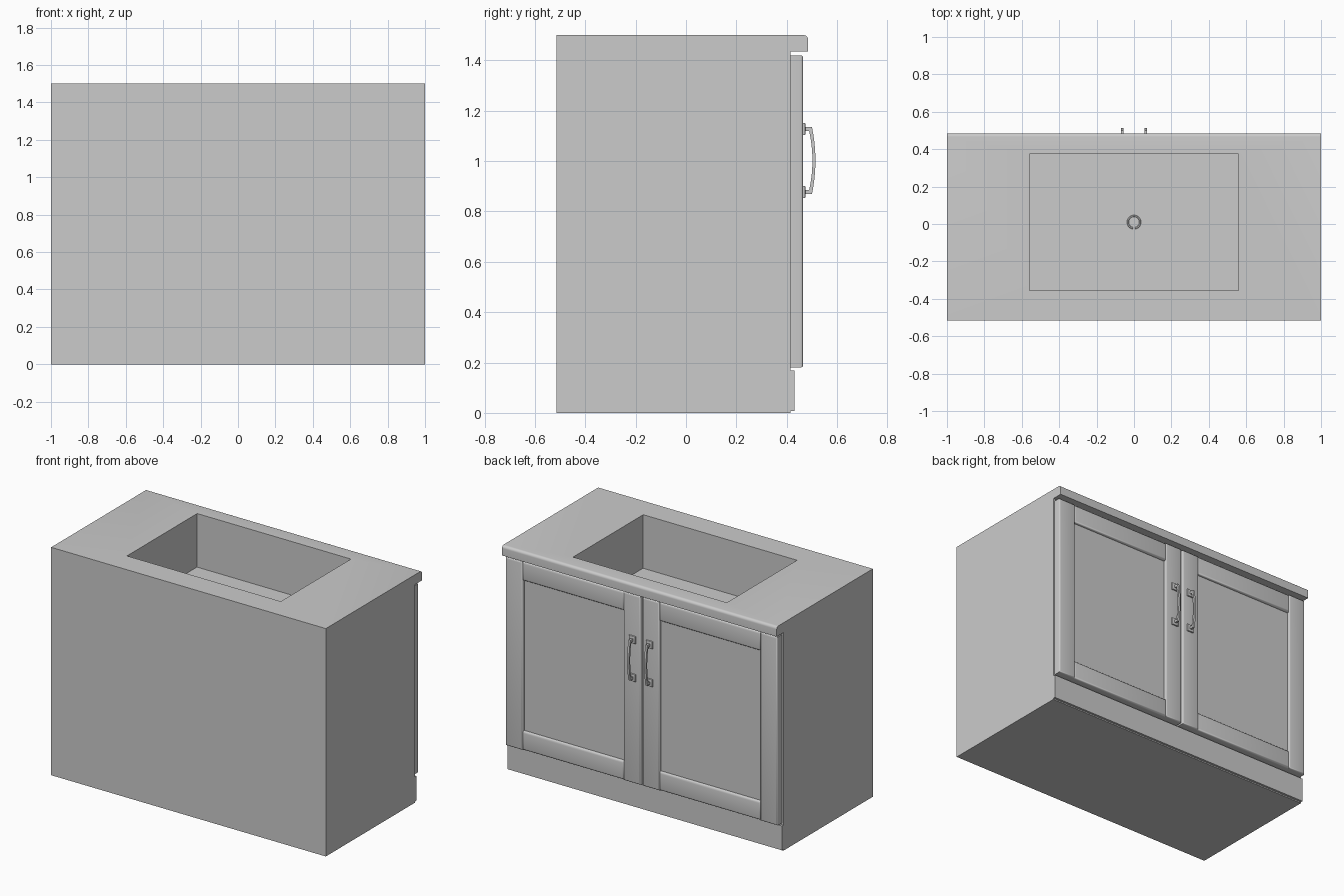
import bpy, bmesh, math

if "Cube" in bpy.data.objects:
    bpy.data.objects.remove(bpy.data.objects["Cube"])

grey = bpy.data.materials.new("plain grey")
grey.diffuse_color = (0.6, 0.6, 0.6, 1)
grey.use_nodes = True
grey.node_tree.nodes["Principled BSDF"].inputs["Base Color"].default_value = grey.diffuse_color


def make_object(name, bm):
    bmesh.ops.recalc_face_normals(bm, faces=bm.faces[:])
    mesh = bpy.data.meshes.new(name)
    bm.to_mesh(mesh)
    bm.free()
    mesh.materials.append(grey)
    ob = bpy.data.objects.new(name, mesh)
    bpy.context.collection.objects.link(ob)
    return ob


def select(ob):
    bpy.ops.object.select_all(action='DESELECT')
    ob.select_set(True)
    bpy.context.view_layer.objects.active = ob


def smooth(ob):
    select(ob)
    bpy.ops.object.shade_smooth_by_angle(angle=math.radians(32))


def box(name, x, y, z, bevel=0.0):
    """Box from (min, max) ranges; the +y face edges may be rounded."""
    bm = bmesh.new()
    bmesh.ops.create_cube(bm, size=1)
    for v in bm.verts:
        v.co = [r[0] if c < 0 else r[1] for c, r in zip(v.co, (x, y, z))]
    if bevel:
        edges = [e for e in bm.edges if all(v.co.y > y[1] - 1e-5 for v in e.verts)]
        bmesh.ops.bevel(bm, geom=edges, offset=bevel, segments=3, profile=0.5, affect='EDGES')
    ob = make_object(name, bm)
    if bevel:
        smooth(ob)
    return ob


def extrude_x(name, profile, x0, x1):
    """Extrude a closed (y, z) outline along x."""
    bm = bmesh.new()
    face = bm.faces.new([bm.verts.new((x0, y, z)) for y, z in profile])
    new = bmesh.ops.extrude_face_region(bm, geom=[face])["geom"]
    bmesh.ops.translate(bm, vec=(x1 - x0, 0, 0),
                        verts=[g for g in new if isinstance(g, bmesh.types.BMVert)])
    return make_object(name, bm)


# Cabinet body and overhanging worktop, one outline with a rounded front lip
R = 0.018
lip = [(0.485 - R + R * math.cos(a), 1.5 - R + R * math.sin(a))
       for a in [math.radians(15 * i) for i in range(7)]]
body = extrude_x("cabinet_and_worktop",
                 [(-0.515, 0), (0.415, 0), (0.415, 1.435), (0.485, 1.435)] + lip + [(-0.515, 1.5)],
                 -1, 1)

# Sink basin: worktop opening, then a very slightly wider bowl below it
E = 0.004
cutters = [box("opening_cutter", (-0.56, 0.56), (-0.355, 0.375), (1.3, 1.6)),
           box("bowl_cutter", (-0.56 - E, 0.56 + E), (-0.355 - E, 0.375 + E), (1.145, 1.462))]
for cutter in cutters:
    cutter.hide_render = True
    select(body)
    mod = body.modifiers.new("cut", 'BOOLEAN')
    mod.operation, mod.solver, mod.object = 'DIFFERENCE', 'EXACT', cutter
    bpy.ops.object.modifier_apply(modifier=mod.name)
    bpy.data.objects.remove(cutter)
smooth(body)

# Drain: lathed ring with a sunken centre
bm = bmesh.new()
N = 32
rings = [[bm.verts.new((r * math.cos(2 * math.pi * i / N),
                        0.01 + r * math.sin(2 * math.pi * i / N), 1.145 + z)) for i in range(N)]
         for r, z in ((0.038, 0.0), (0.036, 0.005), (0.030, 0.005), (0.028, 0.001))]
for a, b in zip(rings, rings[1:]):
    for i in range(N):
        j = (i + 1) % N
        bm.faces.new((a[i], a[j], b[j], b[i]))
bm.faces.new(rings[-1])
smooth(make_object("drain", bm))

# Plinth board
box("plinth", (-1, 1), (0.415, 0.43), (0.008, 0.168))

# Doors and handles, mirrored left and right
Z0, Z1, W = 0.18, 1.42, 0.125
for side, s in (("left", -1), ("right", 1)):
    def span(a, b):
        return tuple(sorted((s * a, s * b)))
    inner, outer = 0.006, 0.99
    box(side + "_door_inner_stile", span(inner, inner + W), (0.415, 0.465), (Z0, Z1), 0.01)
    box(side + "_door_outer_stile", span(outer - W, outer), (0.415, 0.465), (Z0, Z1), 0.01)
    for label, z in (("top", (Z1 - W, Z1)), ("bottom", (Z0, Z0 + W))):
        box(f"{side}_door_{label}_rail", span(inner + W - 0.005, outer - W + 0.005),
            (0.415, 0.462), z, 0.014)
    box(side + "_door_panel", span(inner + W - 0.01, outer - W + 0.01),
        (0.415, 0.446), (Z0 + 0.03, Z1 - 0.03))

    # Square mounting plates
    for label, z in (("upper", 1.127), ("lower", 0.877)):
        box(f"{side}_handle_{label}_plate", span(0.038, 0.086),
            (0.46, 0.474), (z - 0.024, z + 0.024), 0.004)
    # Bowed bar with straight legs
    n = 12
    t = [-1 + 2 * i / n for i in range(n + 1)]
    outer_arc = [(0.514 - 0.014 * u * u, 1.002 + 0.133 * u) for u in t]
    inner_arc = [(0.502 - 0.013 * u * u, 1.002 + 0.117 * u) for u in reversed(t)]
    bar = extrude_x(side + "_handle_bar",
                    [(0.468, 0.869)] + outer_arc + [(0.468, 1.135), (0.468, 1.119)]
                    + inner_arc + [(0.468, 0.885)],
                    s * 0.062 - 0.007, s * 0.062 + 0.007)
    smooth(bar)
